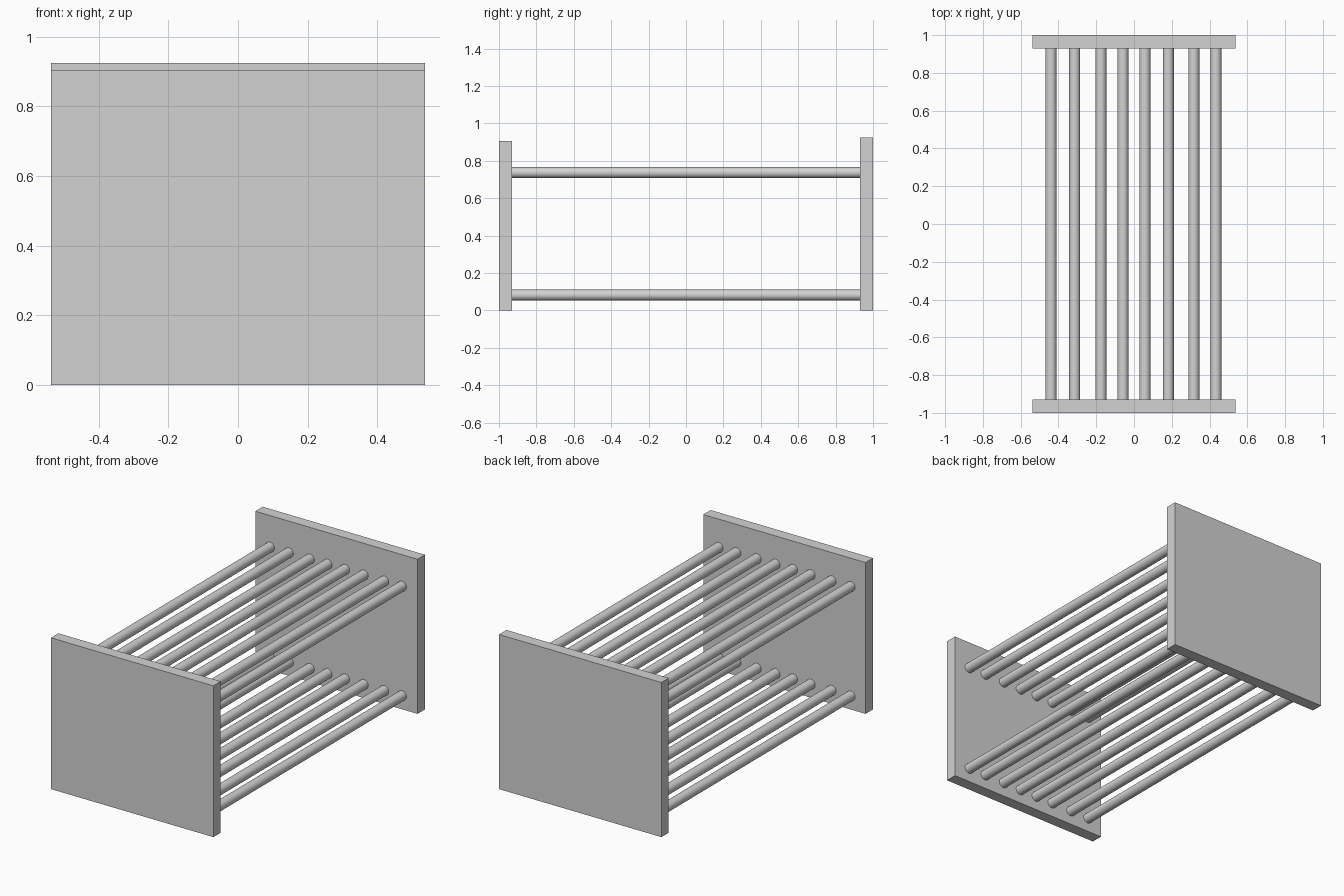
import bpy
import math

if "Cube" in bpy.data.objects:
    bpy.data.objects.remove(bpy.data.objects["Cube"])

WIDTH = 1.074
THICK = 0.07
FRONT_H, BACK_H = 0.905, 0.925
ROD_R = 0.029
ROD_X = (-0.439, -0.314, -0.175, -0.058, 0.058, 0.182, 0.317, 0.434)
ROD_Z = {"lower": 0.082, "upper": 0.737}

grey = bpy.data.materials.new("plain_grey")
grey.diffuse_color = (0.65, 0.65, 0.65, 1)
grey.use_nodes = True
grey.node_tree.nodes["Principled BSDF"].inputs["Base Color"].default_value = grey.diffuse_color


def panel(name, y, height):
    bpy.ops.mesh.primitive_cube_add(size=1, location=(0, y, height / 2))
    ob = bpy.context.object
    ob.name = name
    ob.scale = (WIDTH, THICK, height)
    bpy.ops.object.transform_apply(location=False, rotation=False, scale=True)
    ob.data.materials.append(grey)


def rod(name, x, z):
    # ends sit just inside the panels
    bpy.ops.mesh.primitive_cylinder_add(
        vertices=32, radius=ROD_R, depth=2 - 2 * THICK + 0.01,
        location=(x, 0, z), rotation=(math.pi / 2, 0, 0))
    ob = bpy.context.object
    ob.name = name
    ob.data.materials.append(grey)
    bpy.ops.object.shade_smooth_by_angle(angle=math.radians(40))


# End panels, the back one slightly taller
panel("front_panel", -1 + THICK / 2, FRONT_H)
panel("back_panel", 1 - THICK / 2, BACK_H)

# Two rows of shelf rods
for row, z in ROD_Z.items():
    for i, x in enumerate(ROD_X, 1):
        rod(f"{row}_rod_{i}", x, z)
